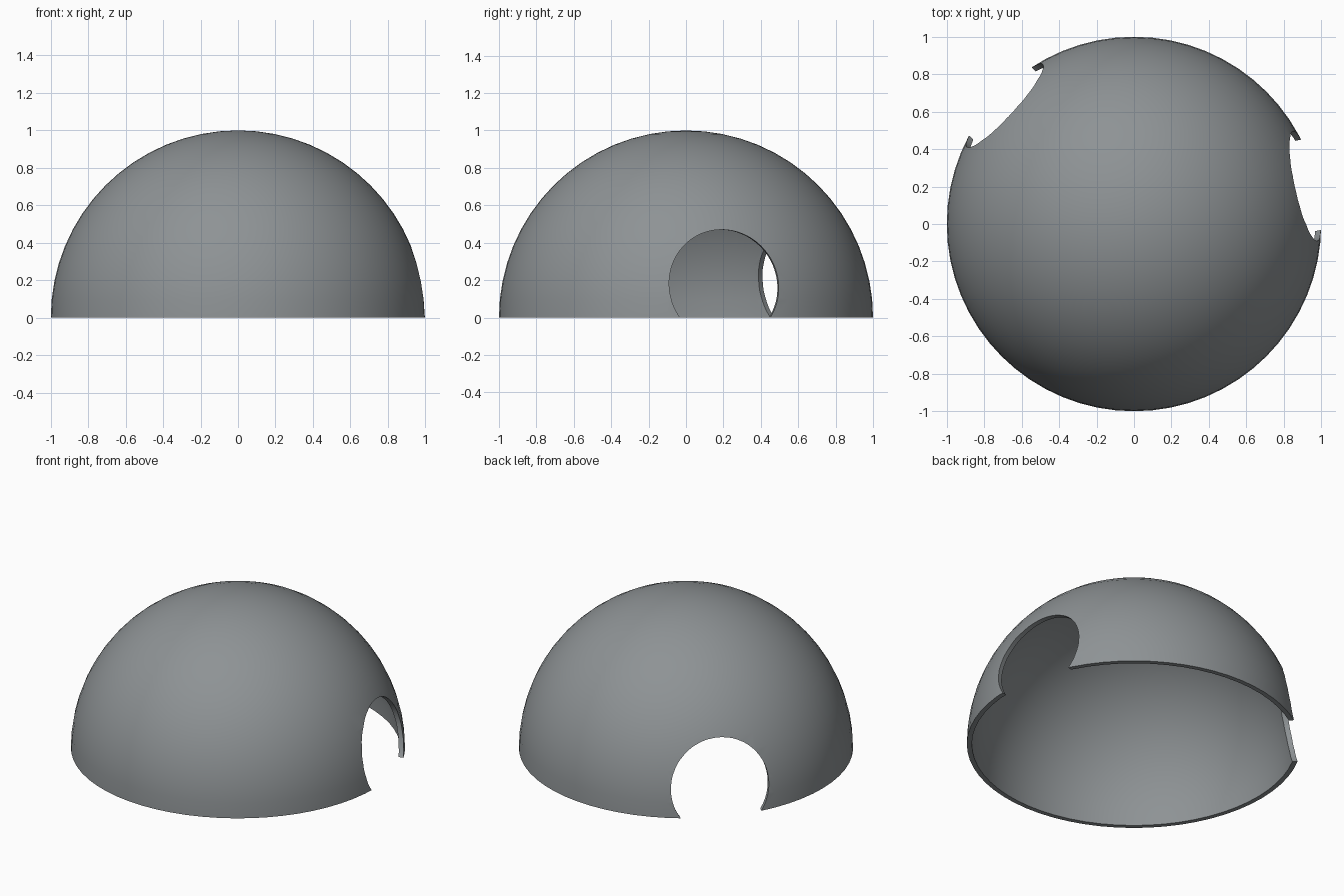
import bpy, bmesh, math
from mathutils import Matrix, Vector

if "Cube" in bpy.data.objects:
    bpy.data.objects.remove(bpy.data.objects["Cube"])

OUTER, THICKNESS = 1.0, 0.03
RINGS, SEGMENTS = 16, 64
HOLE_RADIUS, HOLE_HEIGHT = 0.30, 0.17
HOLE_ANGLES = (12.5, 137.5)  # compass directions of the openings, degrees from +x

grey = bpy.data.materials.new("slate grey")
grey.diffuse_color = (0.27, 0.29, 0.30, 1)
grey.use_nodes = True
grey.node_tree.nodes["Principled BSDF"].inputs["Base Color"].default_value = grey.diffuse_color


def make_object(name, bm):
    bmesh.ops.recalc_face_normals(bm, faces=bm.faces)
    mesh = bpy.data.meshes.new(name)
    bm.to_mesh(mesh)
    bm.free()
    mesh.materials.append(grey)
    obj = bpy.data.objects.new(name, mesh)
    bpy.context.collection.objects.link(obj)
    return obj


def arc(radius):
    angles = [math.pi / 2 * i / RINGS for i in range(RINGS + 1)]
    return [Vector((radius * math.cos(a), 0, radius * math.sin(a))) for a in angles]


# Dome shell: outer and inner quarter arcs joined at the rim, spun round z
bm = bmesh.new()
points = arc(OUTER)[::-1] + arc(OUTER - THICKNESS)
verts = [bm.verts.new(p) for p in points]
edges = [bm.edges.new(pair) for pair in zip(verts, verts[1:])]
bmesh.ops.spin(bm, geom=verts + edges, cent=(0, 0, 0), axis=(0, 0, 1),
               angle=2 * math.pi, steps=SEGMENTS)
bmesh.ops.remove_doubles(bm, verts=bm.verts, dist=0.0005)
dome = make_object("dome_shell", bm)

# Round openings: horizontal cylinders pointing outward through the wall
for i, degrees in enumerate(HOLE_ANGLES):
    bm = bmesh.new()
    place = (Matrix.Rotation(math.radians(degrees), 4, 'Z')
             @ Matrix.Translation((0.85, 0, HOLE_HEIGHT))
             @ Matrix.Rotation(math.pi / 2, 4, 'Y'))
    bmesh.ops.create_cone(bm, cap_ends=True, segments=64, radius1=HOLE_RADIUS,
                          radius2=HOLE_RADIUS, depth=0.8, matrix=place)
    cutter = make_object(f"opening_cutter_{i + 1}", bm)
    cutter.hide_render = True
    mod = dome.modifiers.new("opening", 'BOOLEAN')
    mod.operation = 'DIFFERENCE'
    mod.solver = 'EXACT'
    mod.object = cutter
    bpy.context.view_layer.objects.active = dome
    bpy.ops.object.modifier_apply(modifier=mod.name)
    bpy.data.objects.remove(cutter)

# Smooth dome with crisp rims
bpy.ops.object.select_all(action='DESELECT')
dome.select_set(True)
bpy.context.view_layer.objects.active = dome
bpy.ops.object.shade_smooth_by_angle(angle=math.radians(30))
